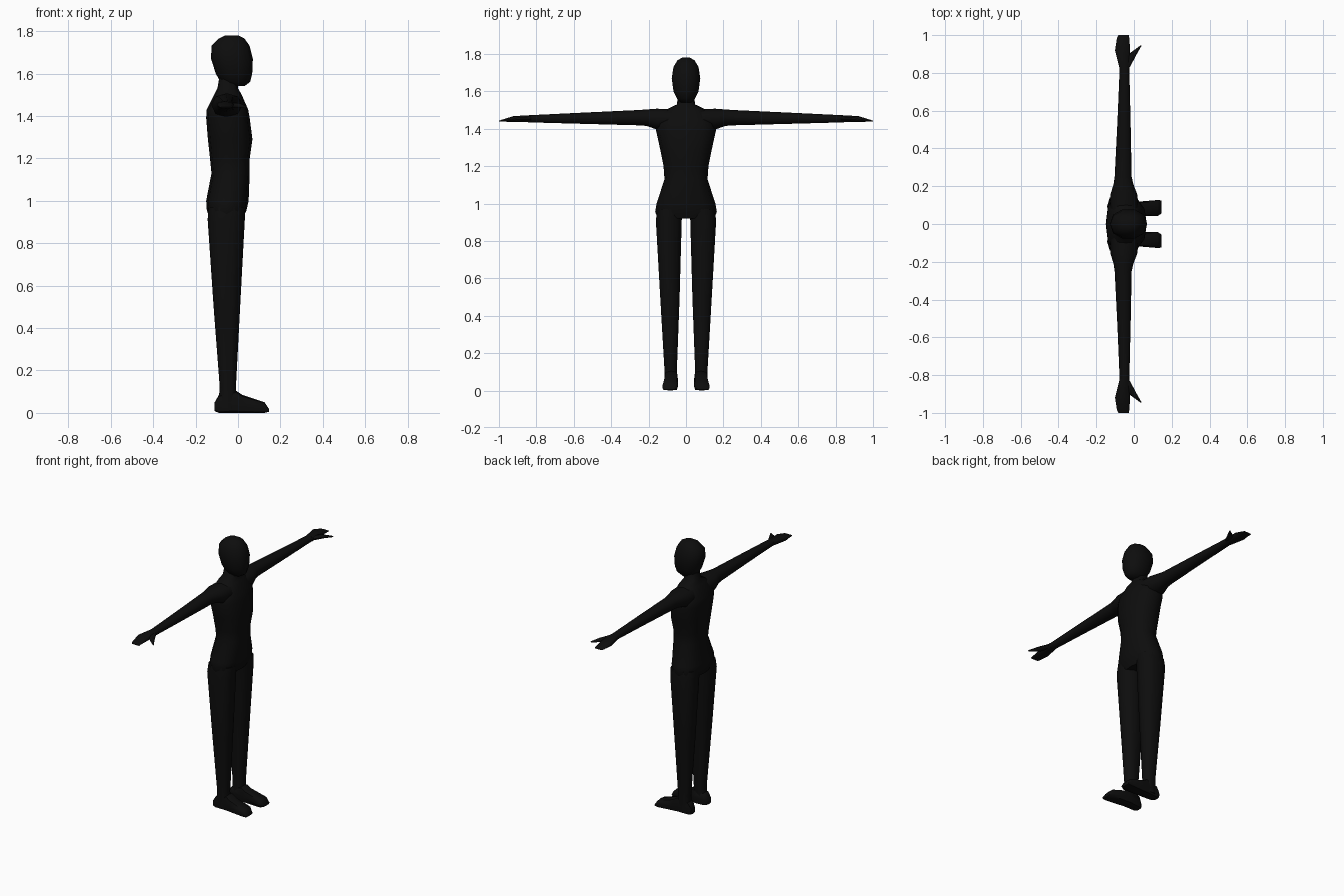
import bpy, bmesh, math

mat = bpy.data.materials.new("matte black")
mat.diffuse_color = (0.004, 0.004, 0.004, 1)


def loft(name, axis, rows, n=8, power=2.5, mirror=False):
    """Skin rounded sections along an axis; row = (position, a0, a1, b0, b1)."""
    order = {"x": (2, 0, 1), "y": (0, 2, 1), "z": (0, 1, 2)}[axis]
    bm = bmesh.new()
    rings = []
    for t, a0, a1, b0, b1 in rows:
        ring = []
        for i in range(n):
            ang = 2 * math.pi * i / n
            c, s = math.cos(ang), math.sin(ang)
            c = math.copysign(abs(c) ** (2 / power), c)
            s = math.copysign(abs(s) ** (2 / power), s)
            a = (a0 + a1) / 2 + c * (a1 - a0) / 2
            b = (b0 + b1) / 2 + s * (b1 - b0) / 2
            co = {"x": (t, a, b), "y": (a, t, b), "z": (a, b, t)}[axis]
            ring.append(bm.verts.new(co))
        rings.append(ring)
    for r, q in zip(rings, rings[1:]):
        for i in range(n):
            j = (i + 1) % n
            bm.faces.new((r[i], r[j], q[j], q[i]))
    bm.faces.new(rings[0])
    bm.faces.new(rings[-1])
    bmesh.ops.recalc_face_normals(bm, faces=bm.faces[:])
    me = bpy.data.meshes.new(name)
    bm.to_mesh(me)
    bm.free()
    me.materials.append(mat)
    ob = bpy.data.objects.new(name, me)
    bpy.context.collection.objects.link(ob)
    if mirror:
        m = ob.modifiers.new("other side", "MIRROR")
        m.use_axis = (False, True, False)
    bpy.ops.object.select_all(action="DESELECT")
    ob.select_set(True)
    bpy.context.view_layer.objects.active = ob
    bpy.ops.object.shade_smooth_by_angle(angle=math.radians(60))
    return ob


def sym(rows):
    """Rows (z, back, front, half width) centred on y = 0."""
    return [(z, a, b, -w, w) for z, a, b, w in rows]


# torso and neck in one skin
loft("torso", "z", sym([
    (0.92, -0.135, 0.025, 0.15), (0.955, -0.147, 0.04, 0.165),
    (1.00, -0.15, 0.05, 0.157), (1.13, -0.125, 0.055, 0.115),
    (1.20, -0.132, 0.055, 0.12), (1.29, -0.142, 0.068, 0.138),
    (1.39, -0.15, 0.055, 0.16), (1.43, -0.148, 0.048, 0.155),
    (1.505, -0.11, 0.015, 0.10), (1.53, -0.097, 0.0, 0.048),
    (1.60, -0.085, 0.0, 0.042)]), n=12)

# head
loft("head", "z", sym([
    (1.54, -0.06, 0.03, 0.03), (1.56, -0.082, 0.057, 0.05),
    (1.60, -0.105, 0.067, 0.07), (1.67, -0.127, 0.07, 0.08),
    (1.73, -0.125, 0.055, 0.07), (1.765, -0.09, 0.03, 0.048),
    (1.78, -0.06, 0.0, 0.022)]), n=10, power=2.2)

# arms, hands and thumbs
loft("arm", "y", [
    (0.06, -0.125, 0.025, 1.40, 1.503), (0.155, -0.125, 0.018, 1.395, 1.507),
    (0.21, -0.108, -0.003, 1.415, 1.503), (0.25, -0.102, -0.012, 1.418, 1.50),
    (0.55, -0.087, -0.018, 1.426, 1.486), (0.84, -0.075, -0.025, 1.434, 1.472)],
    power=2.2, mirror=True)
loft("hand", "y", [
    (0.82, -0.075, -0.025, 1.434, 1.472), (0.92, -0.10, -0.02, 1.436, 1.468),
    (0.985, -0.09, -0.025, 1.438, 1.448), (1.0, -0.083, -0.027, 1.438, 1.442)],
    power=3, mirror=True)
loft("thumb", "y", [
    (0.83, -0.055, -0.022, 1.44, 1.466), (0.90, -0.028, 0.015, 1.438, 1.462),
    (0.945, 0.034, 0.041, 1.438, 1.446)], n=6, mirror=True)

# legs
loft("leg", "z", [
    (0.02, -0.095, -0.005, 0.05, 0.115), (0.12, -0.086, -0.01, 0.047, 0.117),
    (0.50, -0.115, 0.01, 0.032, 0.14), (0.91, -0.143, 0.032, 0.02, 0.164),
    (0.97, -0.14, 0.035, 0.01, 0.155)], n=10, mirror=True)

# feet, built heel to toe
loft("foot", "x", [
    (-0.11, 0.06, 0.108, 0.008, 0.05), (-0.09, 0.05, 0.112, 0.0, 0.085),
    (-0.01, 0.042, 0.116, 0.0, 0.105), (0.02, 0.042, 0.118, 0.0, 0.085),
    (0.125, 0.042, 0.127, 0.0, 0.05), (0.145, 0.055, 0.125, 0.005, 0.02)],
    power=4, mirror=True)
